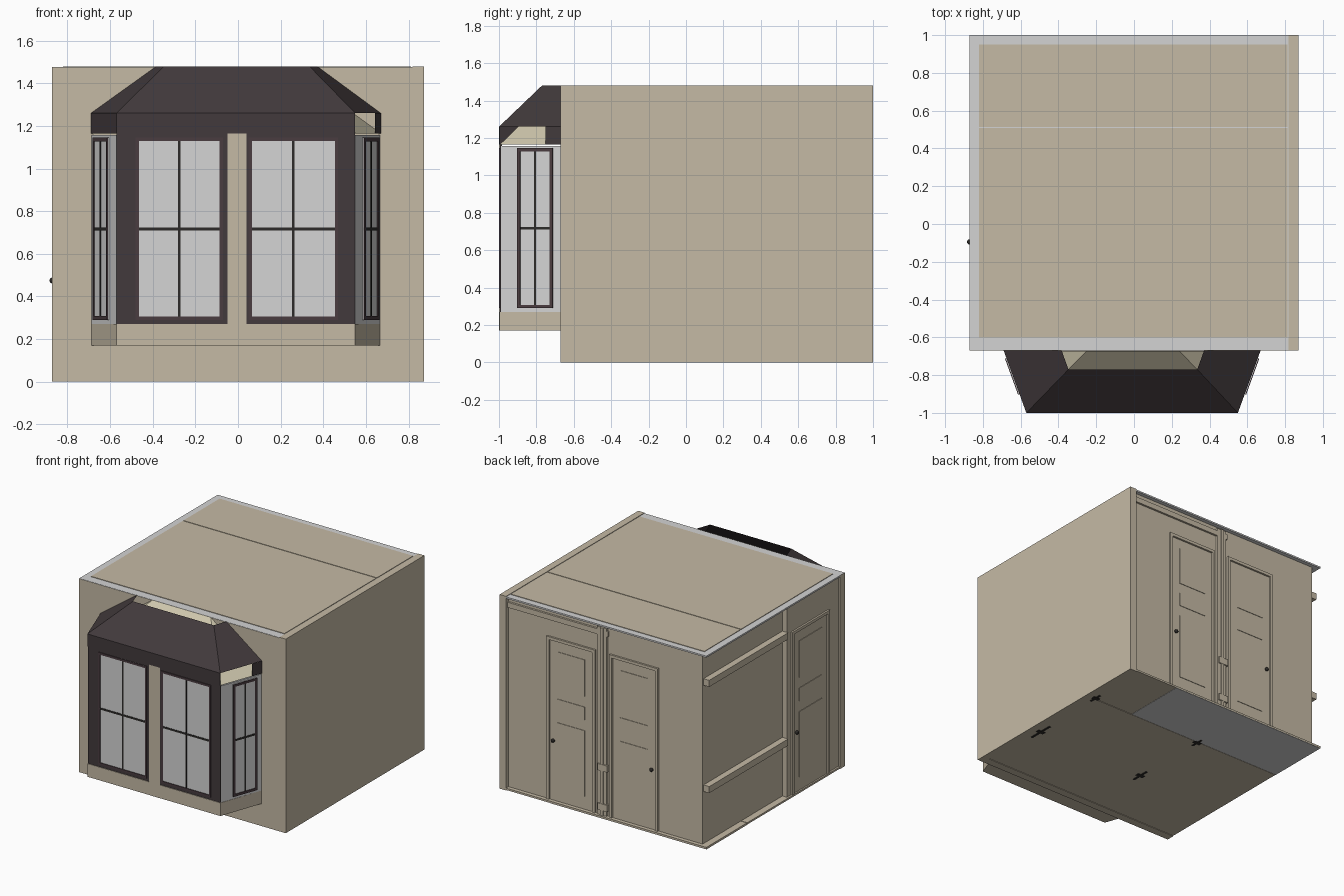
import bpy, bmesh, math
from mathutils import Matrix, Vector

if "Cube" in bpy.data.objects:
    bpy.data.objects.remove(bpy.data.objects["Cube"])


def mat(name, r, g, b):
    lin = lambda c: ((c / 255 + 0.055) / 1.055) ** 2.4 if c > 10 else c / 255 / 12.92
    m = bpy.data.materials.new(name)
    m.diffuse_color = (lin(r), lin(g), lin(b), 1)
    m.use_nodes = True
    m.node_tree.nodes["Principled BSDF"].inputs["Base Color"].default_value = m.diffuse_color
    return m


BEIGE = mat("beige wall", 197, 186, 165)
PALE = mat("pale grey", 212, 212, 212)
GLASS = mat("grey glass", 213, 213, 213)
DARK = mat("dark brown trim", 66, 58, 60)
FRAME = mat("plum brown frame", 74, 60, 64)
BLACK = mat("near black", 44, 42, 40)
CREAM = mat("cream lining", 208, 200, 174)


def finish(name, bm, material, mx=None):
    bmesh.ops.recalc_face_normals(bm, faces=bm.faces)
    me = bpy.data.meshes.new(name)
    bm.to_mesh(me)
    bm.free()
    me.materials.append(material)
    ob = bpy.data.objects.new(name, me)
    bpy.context.collection.objects.link(ob)
    if mx is not None:
        ob.matrix_world = mx
    return ob


def box(name, x, y, z, material, mx=None):
    """Box from three (low, high) ranges."""
    bm = bmesh.new()
    bmesh.ops.create_cube(bm, size=1)
    for v in bm.verts:
        v.co = Vector([(r[0] + r[1]) / 2 + c * (r[1] - r[0]) for c, r in zip(v.co, (x, y, z))])
    return finish(name, bm, material, mx)


def prism(name, outline, z0, z1, material):
    bm = bmesh.new()
    f = bm.faces.new([bm.verts.new((px, py, z0)) for px, py in outline])
    up = bmesh.ops.extrude_face_region(bm, geom=[f])["geom"]
    bmesh.ops.translate(bm, vec=(0, 0, z1 - z0), verts=[v for v in up if isinstance(v, bmesh.types.BMVert)])
    return finish(name, bm, material)


def sheet(name, faces, material):
    bm = bmesh.new()
    for f in faces:
        bm.faces.new([bm.verts.new(p) for p in f])
    bmesh.ops.remove_doubles(bm, verts=bm.verts, dist=1e-5)
    return finish(name, bm, material)


def ring(name, x, y, r, z, material):
    """Flat raised annulus on the ceiling."""
    bm = bmesh.new()
    bmesh.ops.create_circle(bm, cap_ends=True, radius=r, segments=24)
    f = bm.faces[:]
    bmesh.ops.inset_region(bm, faces=f, thickness=r * 0.3)
    bmesh.ops.delete(bm, geom=f, context="FACES_ONLY")
    up = bmesh.ops.extrude_face_region(bm, geom=bm.faces[:])["geom"]
    bmesh.ops.translate(bm, vec=(0, 0, 0.005), verts=[v for v in up if isinstance(v, bmesh.types.BMVert)])
    return finish(name, bm, material, Matrix.Translation((x, y, z)))


def window(name, x0, x1, z0, z1, t, mx):
    """Framed four-pane window on a local plane whose outside is -y."""
    box(name + "_glass", (x0, x1), (-0.005, 0), (z0, z1), GLASS, mx)
    for i, xr in enumerate(((x0, x0 + t), (x1 - t, x1))):
        box(f"{name}_stile_{i}", xr, (-0.01, 0), (z0, z1), FRAME, mx)
    for i, zr in enumerate(((z0, z0 + t), (z1 - t, z1))):
        box(f"{name}_rail_{i}", (x0, x1), (-0.01, 0), zr, FRAME, mx)
    xm, zm = (x0 + x1) / 2, (z0 + z1) / 2
    box(name + "_mullion", (xm - 0.006, xm + 0.006), (-0.008, 0), (z0, z1), BLACK, mx)
    box(name + "_crossbar", (x0, x1), (-0.008, 0), (zm - 0.007, zm + 0.007), BLACK, mx)


def door(name, w, knob_x, mx):
    """Panelled door centred on local x = 0, outside is -y."""
    h, t = 1.26, 0.022
    for i, s in enumerate((-1, 1)):
        a, b = sorted((s * w / 2, s * (w / 2 - t)))
        box(f"{name}_jamb_{i}", (a, b), (-0.014, 0), (0.02, h), BEIGE, mx)
    box(name + "_head", (-w / 2, w / 2), (-0.014, 0), (h - t, h), BEIGE, mx)
    box(name + "_leaf", (-w / 2 + t + 0.005, w / 2 - t - 0.005), (-0.005, 0), (0.02, h - t - 0.005), BEIGE, mx)
    for i, zr in enumerate(((0.12, 0.62), (0.70, 0.80), (0.88, 1.16))):
        box(f"{name}_panel_{i}", (-w / 2 + 0.09, w / 2 - 0.09), (-0.009, 0), zr, BEIGE, mx)
    bm = bmesh.new()
    bmesh.ops.create_uvsphere(bm, u_segments=12, v_segments=8, radius=0.014)
    finish(name + "_knob", bm, BLACK, mx @ Matrix.Translation((knob_x, -0.012, 0.475)))


# Room shell
W = 0.872
box("room_core", (-0.82, 0.82), (-0.62, 0.97), (0.01, 1.47), BEIGE)
box("front_wall", (-W, W), (-0.67, -0.61), (0, 1.474), BEIGE)
box("right_wall", (0.818, W), (-0.67, 1.0), (0, 1.48), BEIGE)
box("left_door_wall", (-0.858, -0.8), (-0.62, 0.01), (0.01, 1.47), BEIGE)
for i, z in enumerate((0.44, 1.25)):
    box(f"left_wall_rail_{i}", (-0.868, -0.81), (0.01, 0.96), (z - 0.025, z + 0.025), BEIGE)

# Floor, split at the seam, with a pale back part
box("floor_front", (-W, W), (-0.665, 0.507), (0.004, 0.018), BEIGE)
box("floor_back", (-W, W), (0.512, 1.0), (0.004, 0.018), BEIGE)
box("floor_back_sheet", (-W, 0.45), (0.512, 0.999), (0.002, 0.005), PALE)
for i, (x, y, n) in enumerate(((0.79, 0.52, 0.05), (0.78, -0.09, 0.10), (-0.16, 0.50, 0.05), (-0.15, -0.11, 0.07))):
    box(f"floor_latch_bar_{i}", (x - 0.008, x + 0.008), (y - n, y + n), (0, 0.005), BLACK)
    box(f"floor_latch_cross_{i}", (x - 0.03, x + 0.03), (y - 0.015, y + 0.015), (0, 0.005), BLACK)

# Ceiling: pale lip with two beige slabs and light rings
box("ceiling_lip", (-W, 0.819), (-0.668, 1.0), (1.464, 1.476), PALE)
box("ceiling_front", (-0.82, 0.812), (-0.6, 0.507), (1.47, 1.48), BEIGE)
box("ceiling_back", (-0.82, 0.812), (0.513, 0.95), (1.47, 1.48), BEIGE)
for i, (x, y) in enumerate(((-0.58, 0.75), (0.53, 0.75), (-0.58, -0.41), (0.53, -0.41))):
    ring(f"downlight_ring_{i}", x, y, 0.026, 1.479, PALE)
ring("ceiling_lamp_ring", -0.61, 0.165, 0.043, 1.479, PALE)

# Doors on the back and left walls
back = lambda x: Matrix.Translation((x, 0.97, 0)) @ Matrix.Rotation(math.pi, 4, "Z")
door("back_door_right", 0.41, -0.15, back(0.285))
door("back_door_left", 0.41, 0.15, back(-0.245))
door("left_door", 0.45, -0.17, Matrix.Translation((-0.858, -0.265, 0)) @ Matrix.Rotation(-math.pi / 2, 4, "Z"))
box("back_post", (-0.02, 0.06), (0.96, 0.985), (0.02, 1.45), BEIGE)
box("back_post_rib", (0.005, 0.03), (0.96, 0.993), (0.02, 1.45), BEIGE)
box("back_top_rail", (-0.03, 0.82), (0.96, 0.985), (1.39, 1.43), BEIGE)
for i, z in enumerate((0.06, 0.36)):
    box(f"back_post_block_{i}", (-0.03, 0.05), (0.96, 0.995), (z, z + 0.05), BEIGE)

# Bay: base, body, and front panels
bx0, bx1, wx0, wx1 = -0.57, 0.55, -0.69, 0.67
foot = [(bx0, -0.99), (bx1, -0.99), (wx1, -0.66), (wx0, -0.66)]
prism("bay_base", [(bx0, -0.998), (bx1, -0.998), (wx1, -0.66), (wx0, -0.66)], 0.17, 0.27, BEIGE)
prism("bay_body", foot, 0.27, 1.158, PALE)
box("bay_panel_left", (bx0, -0.05), (-0.994, -0.985), (0.27, 1.165), DARK)
box("bay_panel_right", (0.04, bx1), (-0.994, -0.985), (0.27, 1.165), DARK)
box("bay_centre_post", (-0.05, 0.04), (-0.999, -0.985), (0.17, 1.165), BEIGE)

# Bay windows: two in front, one on each slanted side
front = Matrix.Translation((0, -0.99, 0))
window("front_window_left", -0.48, -0.07, 0.29, 1.145, 0.016, front)
window("front_window_right", 0.05, 0.47, 0.29, 1.145, 0.016, front)
a = math.atan2(0.33, 0.12)
window("side_window_right", 0.101, 0.303, 0.29, 1.145, 0.018,
       Matrix.Translation((bx1, -0.995, 0)) @ Matrix.Rotation(a, 4, "Z"))
window("side_window_left", 0.048, 0.25, 0.29, 1.145, 0.018,
       Matrix.Translation((wx0, -0.665, 0)) @ Matrix.Rotation(-a, 4, "Z"))

# Bay roof: fascia, open-topped hipped roof, cream lining underneath
box("front_fascia", (bx0, bx1), (-1.0, -0.994), (1.165, 1.26), DARK)
sheet("side_fascia", [
    [(bx0, -1, 1.165), (wx0, -0.67, 1.165), (wx0, -0.67, 1.26), (bx0, -1, 1.26)],
    [(0.642, -0.75, 1.165), (wx1, -0.67, 1.165), (wx1, -0.67, 1.26), (0.642, -0.75, 1.26)]], DARK)
fl, fr, wl, wr = (bx0, -1, 1.26), (bx1, -1, 1.26), (wx0, -0.67, 1.26), (wx1, -0.67, 1.26)
tl, tr, kl, kr = (-0.347, -0.77, 1.48), (0.335, -0.77, 1.48), (-0.383, -0.67, 1.48), (0.371, -0.67, 1.48)
sheet("bay_roof", [[fl, fr, tr, tl], [fr, wr, kr, tr], [wl, fl, tl, kl]], DARK)
drop = lambda p: (p[0], p[1] + 0.005 * (p[1] < -0.9), 1.165)
il, ir = (-0.25, -0.672, 1.478), (0.24, -0.672, 1.478)
sheet("roof_lining", [[drop(fl), drop(fr), ir, il], [drop(fr), drop(wr), ir], [drop(wl), drop(fl), il]], CREAM)
